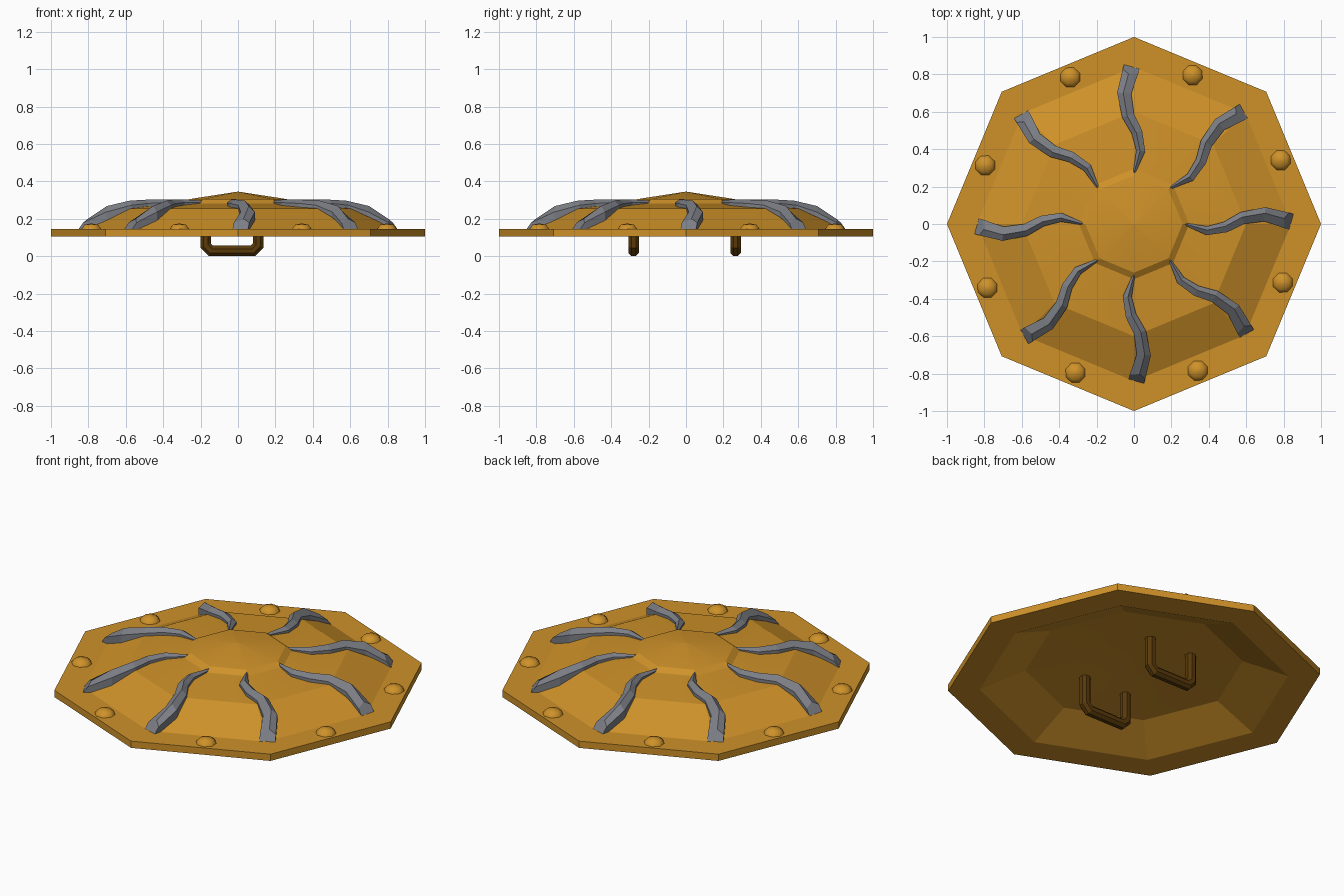
import bpy, bmesh, math
from mathutils import Vector, Matrix

if "Cube" in bpy.data.objects:
    bpy.data.objects.remove(bpy.data.objects["Cube"])


def material(name, rgb):
    m = bpy.data.materials.new(name)
    m.diffuse_color = (*rgb, 1)
    m.use_nodes = True
    m.node_tree.nodes["Principled BSDF"].inputs["Base Color"].default_value = m.diffuse_color
    return m


GOLD = material("gold", (0.62, 0.285, 0.022))
STEEL = material("steel grey", (0.20, 0.21, 0.235))
BROWN = material("dark brown", (0.10, 0.042, 0.003))


def loft(name, rings, mat, smooth_angle=None):
    """Skin a list of equal-length rings and cap both ends."""
    n = len(rings[0])
    verts = [tuple(p) for r in rings for p in r]
    faces = [(i * n + j, i * n + (j + 1) % n, (i + 1) * n + (j + 1) % n, (i + 1) * n + j)
             for i in range(len(rings) - 1) for j in range(n)]
    faces.append(tuple(reversed(range(n))))
    faces.append(tuple(range(len(verts) - n, len(verts))))
    me = bpy.data.meshes.new(name)
    me.from_pydata(verts, [], faces)
    me.materials.append(mat)
    bm = bmesh.new()
    bm.from_mesh(me)
    bmesh.ops.recalc_face_normals(bm, faces=bm.faces)
    bm.to_mesh(me)
    bm.free()
    if smooth_angle:
        me.shade_smooth()
        me.set_sharp_from_angle(angle=math.radians(smooth_angle))
    ob = bpy.data.objects.new(name, me)
    bpy.context.collection.objects.link(ob)
    return ob


def circle(r, z, n=8, turn=0.0):
    return [Vector((r * math.cos(turn + k * math.tau / n),
                    r * math.sin(turn + k * math.tau / n), z)) for k in range(n)]


# Octagonal shell: hollow underside, rim, stepped dome and central boss
profile = [(0.002, 0.235), (0.28, 0.222), (0.585, 0.21), (0.83, 0.105),
           (1.0, 0.105), (1.0, 0.145), (0.84, 0.145), (0.60, 0.255),
           (0.295, 0.282), (0.26, 0.305), (0.002, 0.345)]
loft("shield_body", [circle(r, z) for r, z in profile], GOLD, 15)

# Wavy rays: x, y, half width, ridge height, base height
ray_path = [(0.27, 0.0, 0.006, 0.297, 0.27), (0.39, -0.036, 0.024, 0.304, 0.25),
            (0.49, -0.016, 0.029, 0.302, 0.24), (0.58, 0.032, 0.033, 0.297, 0.22),
            (0.70, 0.052, 0.038, 0.268, 0.17), (0.848, 0.010, 0.043, 0.20, 0.135)]


def ray_rings():
    rings = []
    last = len(ray_path) - 1
    for i, (x, y, w, top, base) in enumerate(ray_path):
        a, b = ray_path[max(i - 1, 0)], ray_path[min(i + 1, last)]
        d = Vector((b[0] - a[0], b[1] - a[1], 0)).normalized()
        lean = 0.75 if i == last else 0
        side = Vector((-d.y, d.x, 0))
        c = Vector((x, y, 0))
        shoulder = base + (top - base) * 0.68
        rings.append([c + side * s * w + Vector((0, 0, z)) - d * lean * (z - base) for s, z in
                      ((-1, base), (1, base), (1, shoulder), (0.15, top), (-1, shoulder))])
    return rings


for k in range(8):
    turn = Matrix.Rotation(k * math.pi / 4, 3, 'Z')
    loft(f"wavy_ray_{k + 1}", [[turn @ p for p in r] for r in ray_rings()], STEEL)

# Domed rivets around the rim
for k in range(8):
    a = math.radians(23.5 + 45 * k)
    off = Vector((0.855 * math.cos(a), 0.855 * math.sin(a), 0))
    dome = [(0.057, 0.14), (0.055, 0.148), (0.038, 0.168), (0.002, 0.175)]
    loft(f"rivet_{k + 1}", [[p + off for p in circle(r, z, 8, a)] for r, z in dome], GOLD, 40)

# Two strap handles underneath, octagonal bars with chamfered corners
bar = [Vector(p) for p in ((-0.173, 0.235), (-0.173, 0.056), (-0.145, 0.028),
                           (0.08, 0.028), (0.108, 0.056), (0.108, 0.235))]
for name, y0 in (("front_handle", -0.28), ("back_handle", 0.265)):
    rings = []
    for i, p in enumerate(bar):
        d0 = (p - bar[i - 1]).normalized() if i else (bar[1] - p).normalized()
        d1 = (bar[i + 1] - p).normalized() if i < len(bar) - 1 else d0
        d = (d0 + d1).normalized()
        side = Vector((-d.y, d.x)) / d.dot(d0)
        ring = []
        for q in circle(0.0303, 0, 8, math.pi / 8):
            xz = p + side * q.x
            ring.append(Vector((xz.x, y0 + q.y, xz.y)))
        rings.append(ring)
    loft(name, rings, BROWN)
